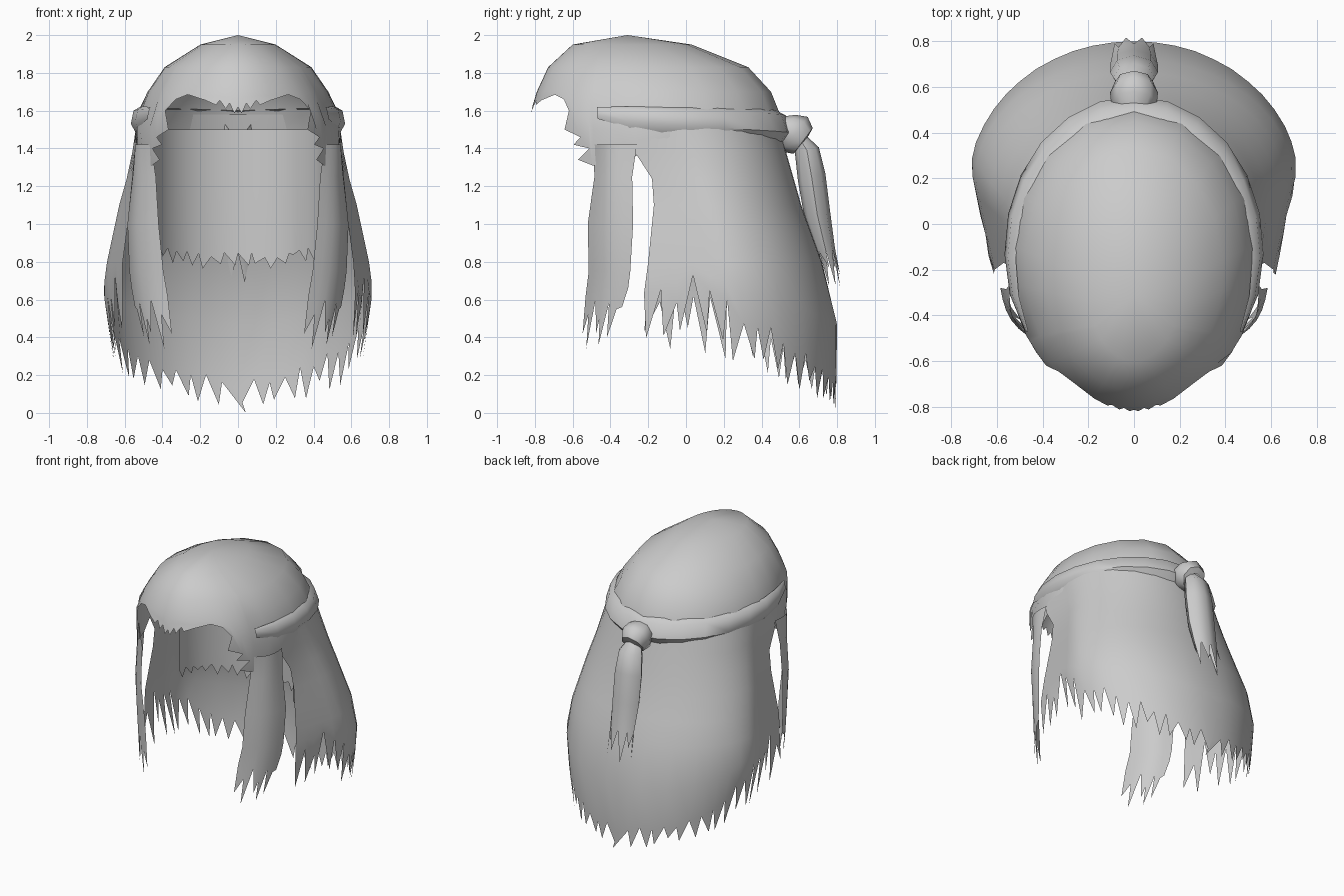
import bpy, bmesh, math, random
from mathutils import Vector

if "Cube" in bpy.data.objects:
    bpy.data.objects.remove(bpy.data.objects["Cube"])

random.seed(4)
grey = bpy.data.materials.new("hair_grey")
grey.diffuse_color = (0.6, 0.6, 0.6, 1)
grey.use_nodes = True
grey.node_tree.nodes["Principled BSDF"].inputs["Base Color"].default_value = grey.diffuse_color


def table(rows, k):
    """Linear lookup in rows sorted by their first value."""
    k = min(max(k, rows[0][0]), rows[-1][0])
    for a, b in zip(rows, rows[1:]):
        if k <= b[0]:
            f = (k - a[0]) / (b[0] - a[0])
            return [p + (q - p) * f for p, q in zip(a[1:], b[1:])]


def sheet(name, rows, tips=(), closed=False, mirror=False):
    """Skin rows of points (top to bottom); tips are (column, point) strand ends."""
    bm = bmesh.new()
    g = [[bm.verts.new(p) for p in r] for r in rows]
    n = len(g[0])
    for a, b in zip(g, g[1:]):
        for j in range(n if closed else n - 1):
            k = (j + 1) % n
            bm.faces.new((a[j], b[j], b[k], a[k]))
    for j, p in tips:
        bm.faces.new((g[-1][j], bm.verts.new(p), g[-1][(j + 1) % n]))
    bmesh.ops.remove_doubles(bm, verts=bm.verts, dist=0.0005)
    me = bpy.data.meshes.new(name)
    bm.to_mesh(me)
    bm.free()
    ob = bpy.data.objects.new(name, me)
    bpy.context.collection.objects.link(ob)
    me.materials.append(grey)
    if mirror:
        ob.modifiers.new("mirror", "MIRROR")
    bpy.ops.object.select_all(action="DESELECT")
    ob.select_set(True)
    bpy.context.view_layer.objects.active = ob
    bpy.ops.object.shade_smooth_by_angle(angle=math.radians(50))
    return ob


# Scalp outline: height, centre y, half width, half depth
SCALP = [(1.3, -.15, .53, .67), (1.5, -.145, .55, .67), (1.6, -.165, .535, .655),
         (1.7, -.17, .48, .62), (1.83, -.2, .39, .53), (1.95, -.285, .2, .315),
         (2.0, -.31, 0, 0)]


def scalp(t, z, out=0.0):
    c, a, b = table(SCALP, z)
    t = math.radians(t)
    return Vector(((a + out) * math.sin(t), c - (b + out) * math.cos(t), z))


# Cap with a ragged fringe: angle from the front, edge height
EDGE = [(0, 1.62), (5, 1.64), (11, 1.655), (20, 1.655), (33, 1.685), (41, 1.66), (46, 1.6),
        (52, 1.46), (57, 1.4), (59, 1.31), (70, 1.3), (80, 1.36), (95, 1.46),
        (115, 1.5), (135, 1.5), (157, 1.5), (180, 1.5)]
FRINGE = [(0, 2, 1.585), (1, 7, 1.61), (2, 13, 1.63), (6, 42, 1.5), (7, 48, 1.42), (8, 51, 1.34)]
cols = [(-t, z) for t, z in EDGE[:0:-1]] + EDGE[:-1]
mid = len(EDGE) - 1
rows = [[scalp(t, z) for t, _ in cols] for z in (2.0, 1.95, 1.83, 1.7)]
rows += [[scalp(t, (1.7 + z) / 2) for t, z in cols], [scalp(t, z) for t, z in cols]]
tips = []
for j, t, z in FRINGE:
    tips += [(mid + j, scalp(t, z)), (mid - j - 1, scalp(-t, z))]
sheet("cap", rows, tips, closed=True)

# Swept-back band of hair around the sides and back
band = []
for dz, out in ((.07, -.01), (.045, .03), (-.05, .035), (-.11, -.01)):
    row = []
    for i in range(17):
        t = 62 + i * 236 / 16
        w = math.sin(math.pi * i / 16) ** .5
        row.append(scalp(t, 1.53 + .035 * math.sin(2 * math.pi * i / 16 - math.pi / 2) * -1 * (1 - w)
                         + .03 * abs(math.cos(math.pi * i / 16)) + dz * (.35 + .65 * w), out * w))
    band.append(row)
sheet("side_band", band)

# Long back curtain: height, centre y, half width, back depth, front edge x, front edge y
CURTAIN = [(0, .24, .62, .55, .54, -.25), (.25, .24, .655, .56, .58, -.25), (.5, .24, .695, .56, .62, -.24),
           (.65, .22, .715, .55, .62, -.22), (.8, .2, .695, .52, .61, -.2),
           (1.1, .12, .63, .49, .57, -.17), (1.24, .08, .59, .49, .55, -.18),
           (1.38, .04, .56, .49, .535, -.27), (1.58, -.05, .53, .53, .53, -.22)]
# Ragged hem: share of the way round from the back, notch height, strand end height
HEM = [(0, .13, .03), (.3, .25, .1), (.5, .38, .17), (.6, .47, .22), (.7, .6, .27), (.85, .66, .36), (1, .72, .38)]


def curtain(u, z):
    c, a, b, xf, yf = table(CURTAIN, z)
    k, s = abs(u), -1 if u > 0 else 1
    if k < .7:
        t = k / .7 * math.pi / 2
        return Vector((s * a * math.sin(t), c + b * math.cos(t), z))
    f = (k - .7) / .3
    return Vector((s * (a + (xf - a) * f), c + (yf - c) * f, z))


N = 34
us = [-1 + 2 * i / N for i in range(N + 1)]
notch = [table(HEM, abs(u))[0] + random.uniform(-.25, .2) * abs(u) ** 1.5 * .5 + random.uniform(-.02, .03)
         for u in us]
rows = [[curtain(u, z) for u in us] for z in (1.58, 1.38, 1.24, 1.1, .95, .8)]
rows.append([curtain(u, (.8 + z) / 2) for u, z in zip(us, notch)])
rows.append([curtain(u, z) for u, z in zip(us, notch)])
tips = []
for j in range(N):
    u = us[j] + random.uniform(.2, .8) * 2 / N
    z = table(HEM, abs(u))[1] + random.uniform(-.03, .1) * (.3 + abs(u))
    tips.append((j, curtain(u, max(z, .01))))
tips[N // 2] = (N // 2, curtain(-.03, .0))
sheet("back_curtain", rows, tips)

# Shorter inner layer against the neck
def inner(i, z):
    t = math.pi * i / 20
    return Vector((.46 * math.cos(t), -.02 + .42 * math.sin(t), z))


low = [.9 - .07 * math.sin(math.pi * i / 20) + random.uniform(-.02, .02) for i in range(21)]
rows = [[inner(i, z) for i in range(21)] for z in (1.5, 1.2)] + [[inner(i, low[i]) for i in range(21)]]
sheet("inner_layer", rows, [(i, inner(i + random.uniform(.2, .8), low[i] - random.uniform(.02, .07)))
                            for i in range(20)])

# Face-framing locks: height, front edge x and y, back edge x and y
LOCK = [(.3, .33, -.56, .5, -.36), (.55, .36, -.54, .55, -.32), (.75, .395, -.515, .575, -.295),
        (1.0, .42, -.52, .585, -.28), (1.25, .435, -.485, .56, -.285), (1.42, .46, -.49, .54, -.26)]


def lock(u, z):
    x0, y0, x1, y1 = table(LOCK, z)
    bow = .035 * math.sin(math.pi * u)
    return Vector((x0 + (x1 - x0) * u + bow, y0 + (y1 - y0) * u - bow * .6, z))


lu = [i / 6 for i in range(7)]
hem = [.62, .52, .6, .5, .58, .55, .66]
rows = [[lock(u, z) for u in lu] for z in (1.42, 1.25, 1.0, .75)] + [[lock(u, z) for u, z in zip(lu, hem)]]
ends = [(.02, .42), (.2, .34), (.45, .42), (.55, .36), (.72, .4), (.93, .56)]
sheet("front_lock", rows, [(j, lock(u, z)) for j, (u, z) in enumerate(ends)], mirror=True)


# Tied tail: rings of (y, z, half width, half depth) around a leaning axis
def rings(spec, dy, dz, n=8):
    out = []
    for y, z, rx, rn in spec:
        out.append([Vector((rx * math.cos(a), y - dz * rn * math.sin(a), z + dy * rn * math.sin(a)))
                    for a in (2 * math.pi * k / n for k in range(n))])
    return out


sheet("knot", rings([(.49, 1.53, .07, .05), (.53, 1.51, .1, .085), (.575, 1.475, .105, .115),
                     (.62, 1.44, .085, .085), (.625, 1.435, .04, .04)], .8, -.6), closed=True)
tail = rings([(.59, 1.47, .045, .035), (.64, 1.39, .09, .065), (.665, 1.25, .105, .075),
              (.695, 1.05, .105, .07), (.74, .86, .095, .05)], .25, -.97)
ends = []
for j in range(8):
    p = (tail[-1][j] + tail[-1][(j + 1) % 8]) / 2
    ends.append((j, Vector((p.x * 1.05, p.y + .035, (.66, .74)[j % 2] + random.uniform(-.02, .04)))))
sheet("tail", tail, ends, closed=True)
